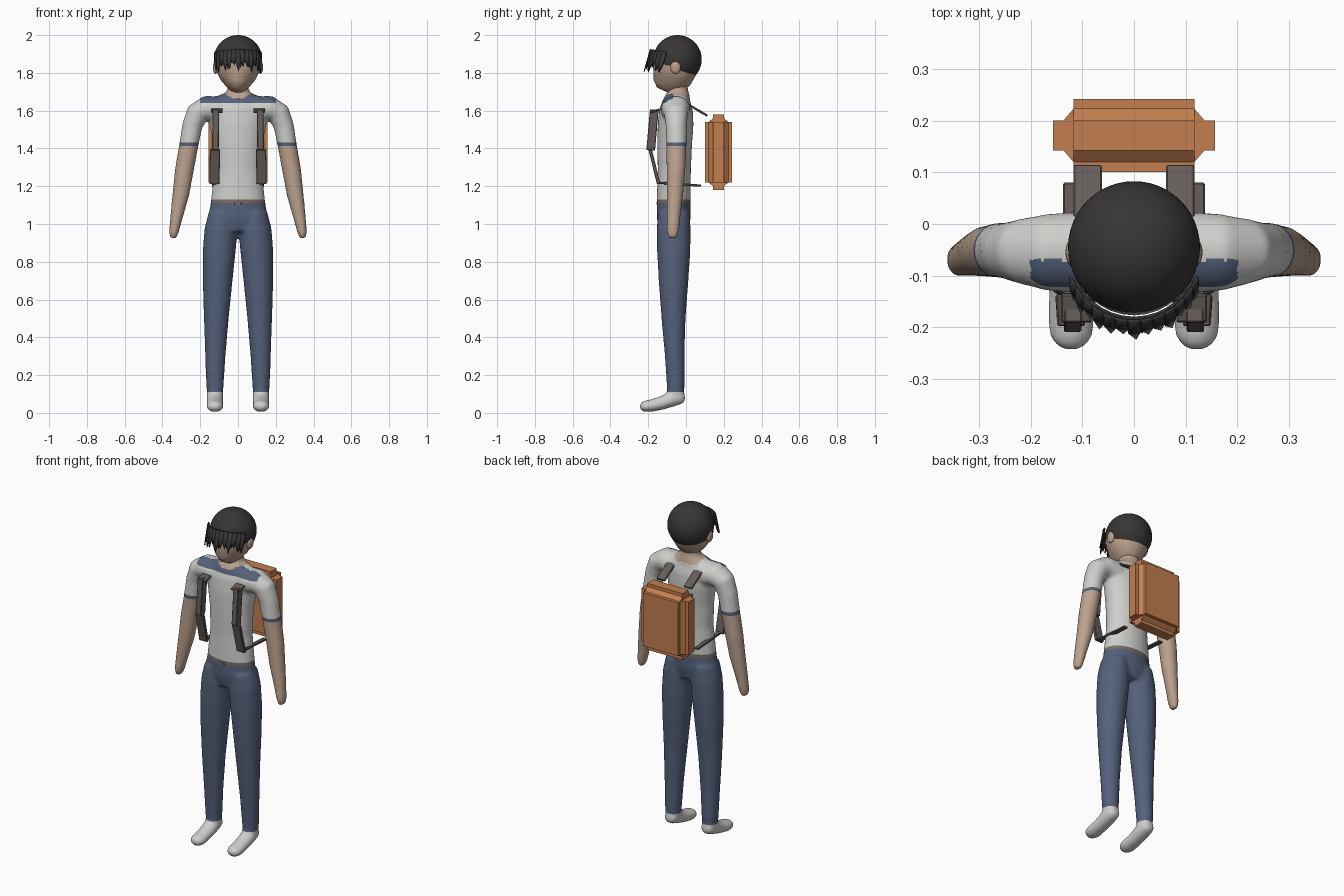
import bpy, bmesh, math
from mathutils import Vector, Matrix

cube = bpy.data.objects.get("Cube")
if cube:
    bpy.data.objects.remove(cube)


def material(name, rgb):
    m = bpy.data.materials.new(name)
    m.use_nodes = True
    m.diffuse_color = (*rgb, 1)
    m.node_tree.nodes["Principled BSDF"].inputs["Base Color"].default_value = (*rgb, 1)
    return m


SKIN = material("skin", (0.5, 0.36, 0.27))
WHITE = material("off_white", (0.62, 0.62, 0.6))
NAVY = material("navy_denim", (0.09, 0.12, 0.2))
BROWN = material("belt_brown", (0.2, 0.15, 0.12))
HAIR = material("dark_hair", (0.04, 0.035, 0.035))
STRAP = material("strap_grey", (0.13, 0.108, 0.1))
ORANGE = material("bag_orange", (0.55, 0.21, 0.08))


def finish(bm, name, mats, angle=30):
    bmesh.ops.recalc_face_normals(bm, faces=bm.faces)
    mesh = bpy.data.meshes.new(name)
    bm.to_mesh(mesh)
    bm.free()
    for m in mats:
        mesh.materials.append(m)
    obj = bpy.data.objects.new(name, mesh)
    bpy.context.collection.objects.link(obj)
    bpy.ops.object.select_all(action='DESELECT')
    obj.select_set(True)
    bpy.context.view_layer.objects.active = obj
    bpy.ops.object.shade_smooth_by_angle(angle=math.radians(angle))
    return obj


def tube(bm, rows, ref=(0, 1, 0), side=1, n=24):
    """Elliptical tube; each row is x, y, z, radius across, radius along ref."""
    pts = [Vector((r[0] * side, r[1], r[2])) for r in rows]
    rings = []
    for i, p in enumerate(pts):
        t = (pts[min(i + 1, len(pts) - 1)] - pts[max(i - 1, 0)]).normalized()
        v = Vector(ref)
        v = (v - t * v.dot(t)).normalized()
        u = t.cross(v)
        ring = []
        for k in range(n):
            a = 2 * math.pi * k / n
            ring.append(bm.verts.new(p + u * math.cos(a) * rows[i][3] + v * math.sin(a) * rows[i][4]))
        rings.append(ring)
    for a, b in zip(rings, rings[1:]):
        for k in range(n):
            bm.faces.new((a[k], a[(k + 1) % n], b[(k + 1) % n], b[k]))
    bm.faces.new(rings[0])
    bm.faces.new(rings[-1])


# Body: torso, arms, legs and feet fused into one smooth skin
torso = [(0, -.065, .96, .13, .075), (0, -.065, 1.03, .158, .09), (0, -.065, 1.12, .144, .09),
         (0, -.062, 1.28, .127, .088), (0, -.06, 1.42, .132, .092), (0, -.055, 1.53, .15, .095),
         (0, -.052, 1.61, .17, .088), (0, -.048, 1.655, .16, .072), (0, -.042, 1.685, .09, .062),
         (0, -.042, 1.70, .058, .055), (0, -.05, 1.77, .052, .052)]
arm = [(.10, -.055, 1.605, .072, .08), (.17, -.055, 1.612, .067, .075), (.215, -.053, 1.585, .062, .064),
       (.242, -.052, 1.52, .054, .056), (.26, -.051, 1.42, .051, .054), (.285, -.053, 1.28, .05, .05),
       (.302, -.058, 1.16, .045, .044), (.325, -.065, 1.04, .034, .036), (.339, -.07, .96, .026, .033),
       (.344, -.071, .925, .017, .024)]
leg = [(.085, -.065, 1.06, .07, .085), (.09, -.065, .97, .088, .09), (.1, -.065, .85, .087, .088),
       (.108, -.066, .7, .079, .079), (.115, -.066, .5, .066, .064), (.12, -.06, .3, .054, .052),
       (.122, -.055, .16, .047, .048), (.122, -.055, .08, .042, .044)]
foot = [(.122, -.006, .085, .018, .022), (.122, -.022, .083, .034, .038), (.122, -.07, .075, .042, .045),
        (.122, -.13, .052, .036, .044), (.122, -.19, .037, .033, .046), (.122, -.225, .034, .029, .04),
        (.122, -.243, .034, .016, .022)]
bm = bmesh.new()
tube(bm, torso)
for s in (-1, 1):
    tube(bm, arm, side=s)
    tube(bm, leg, side=s)
    tube(bm, foot, ref=(1, 0, 0), side=s)
body = finish(bm, "body", [WHITE, SKIN, NAVY, BROWN])
remesh = body.modifiers.new("fuse", 'REMESH')
remesh.mode = 'VOXEL'
remesh.voxel_size = 0.009
smooth = body.modifiers.new("soften", 'SMOOTH')
smooth.factor = 0.5
smooth.iterations = 10
bpy.context.view_layer.update()
fused = bpy.data.meshes.new_from_object(body.evaluated_get(bpy.context.evaluated_depsgraph_get()))
body.modifiers.clear()
bm = bmesh.new()
bm.from_mesh(fused)
# Cut clean lines for the clothing edges
ANKLE, WAIST, HEM, CUFF, CUFF_TOP, COLLAR = .11, 1.11, 1.13, 1.412, 1.432, 1.64
for z in (ANKLE, WAIST, HEM, CUFF, CUFF_TOP, COLLAR):
    bmesh.ops.bisect_plane(bm, geom=bm.verts[:] + bm.edges[:] + bm.faces[:],
                           plane_co=(0, 0, z), plane_no=(0, 0, 1))


def clothing(c):
    x, y, z = abs(c.x), c.y, c.z
    if x > .195 and .88 < z < CUFF_TOP:
        return 1 if z < CUFF else 2
    if z < ANKLE:
        return 0
    if z < WAIST:
        return 2
    if z < HEM:
        return 3
    if z > 1.665 and math.hypot(x, y + .035) < .085:
        return 1
    return 2 if z > COLLAR and y < -.07 and x < .2 else 0


for f in bm.faces:
    f.material_index = clothing(f.calc_center_median())
    f.smooth = True
bm.to_mesh(body.data)
bm.free()

# Face with pointed chin
bm = bmesh.new()
tube(bm, [(0, -.1, 1.697, .015, .02), (0, -.095, 1.707, .036, .06), (0, -.09, 1.735, .065, .085),
          (0, -.075, 1.77, .094, .103), (0, -.062, 1.81, .115, .116), (0, -.056, 1.86, .121, .122),
          (0, -.05, 1.92, .105, .1), (0, -.05, 1.97, .05, .05)], n=32)
finish(bm, "face", [SKIN], 60)

# Hair cap, cut away over the face
bm = bmesh.new()
bmesh.ops.create_uvsphere(bm, u_segments=48, v_segments=32, radius=.128,
                          matrix=Matrix.Translation((0, -.045, 1.872)))
brow, nape = Vector((0, -.05, 1.84)), Vector((0, .8, .6))
for normal in (Vector((0, 0, 1)), nape):
    bmesh.ops.bisect_plane(bm, geom=bm.verts[:] + bm.edges[:] + bm.faces[:],
                           plane_co=brow, plane_no=normal)
bare = [f for f in bm.faces if f.calc_center_median().z < brow.z
        and (f.calc_center_median() - brow).dot(nape) < 0]
bmesh.ops.delete(bm, geom=bare, context='FACES')
finish(bm, "hair_cap", [HAIR], 60)

# Fringe: two overlapping rows of pointed locks
bm = bmesh.new()
COUNT = 13
for row in range(2):
    for i in range(COUNT - row):
        mid = math.radians(-64 + 128 * (i + row / 2) / (COUNT - 1))
        half = math.radians(6.5)
        length = .1 + .018 * math.sin(i * 2.3 + row) - .015 * row

        def lock(angle, down, r):
            return bm.verts.new((r * math.sin(angle), -.058 - r * math.cos(angle) - .28 * down,
                                 1.9 + .024 * math.cos(angle) - down))
        r = .128 - .006 * row
        bm.faces.new([lock(mid - half, 0, r), lock(mid + half, 0, r), lock(mid + half * .9, length * .6, r),
                      lock(mid + half * .3, length, r), lock(mid - half * .8, length * .65, r)])
fringe = finish(bm, "fringe", [HAIR], 20)
fringe.modifiers.new("thickness", 'SOLIDIFY').thickness = 0.006

# Ears
for s, name in ((-1, "right_ear"), (1, "left_ear")):
    bm = bmesh.new()
    bmesh.ops.create_uvsphere(bm, u_segments=20, v_segments=12, radius=1,
                              matrix=Matrix.Translation((s * .119, -.055, 1.83)) @ Matrix.Diagonal((.014, .027, .035, 1)))
    finish(bm, name, [SKIN], 60)


def slab(name, start, end, width, thick, mat, bevel=.003):
    """Flat bar from start to end; width runs along x."""
    a, b = Vector(start), Vector(end)
    d = (b - a).normalized()
    x = Vector((1, 0, 0))
    n = d.cross(x).normalized()
    frame = Matrix((x * width, n * thick, d * (b - a).length)).transposed().to_4x4()
    bm = bmesh.new()
    bmesh.ops.create_cube(bm, size=1, matrix=Matrix.Translation((a + b) / 2) @ frame)
    bmesh.ops.bevel(bm, geom=bm.edges[:], offset=bevel, segments=1, affect='EDGES')
    return finish(bm, name, [mat])


# Backpack straps
for s, side in ((-1, "right"), (1, "left")):
    slab(side + "_shoulder_strap", (s * .118, -.168, 1.605), (s * .119, -.187, 1.39), .034, .046, STRAP)
    slab(side + "_strap_top", (s * .112, -.19, 1.592), (s * .112, -.135, 1.607), .06, .012, STRAP)
    slab(side + "_lower_strap", (s * .122, -.19, 1.395), (s * .125, -.145, 1.212), .054, .018, STRAP)
    slab(side + "_waist_strap", (s * .124, -.155, 1.219), (s * .124, .08, 1.203), .028, .012, STRAP)
    slab(side + "_back_strap", (s * .09, .0, 1.64), (s * .09, .113, 1.573), .055, .012, STRAP)

slab("belt_buckle", (0, -.153, 1.103), (0, -.153, 1.117), .036, .008, BROWN, .001)

# Backpack: two stepped profiles crossing, one swept upright and one swept sideways
bm = bmesh.new()
BAG = Vector((0, .172, 1.38))
quarter = [(0, .071), (.018, .03), (.04, .028)]


def swept_profile(inner, half, axis):
    outline = [(inner, .071), (inner, .052), (inner + .02, .029), (inner + .04, .029)]
    outline += [(w, -d) for w, d in reversed(outline)]
    outline += [(-w, -d) for w, d in outline]
    ends = []
    for h in (-half, half):
        ends.append([bm.verts.new(BAG + Vector((w, d, h) if axis == 'Z' else (h, d, w))) for w, d in outline])
    count = len(outline)
    for i in range(count):
        j = (i + 1) % count
        bm.faces.new((ends[0][i], ends[0][j], ends[1][j], ends[1][i]))
    bm.faces.new(ends[0])
    bm.faces.new(ends[1])


swept_profile(.117, .16, 'Z')
swept_profile(.16, .117, 'X')
finish(bm, "backpack", [ORANGE])
